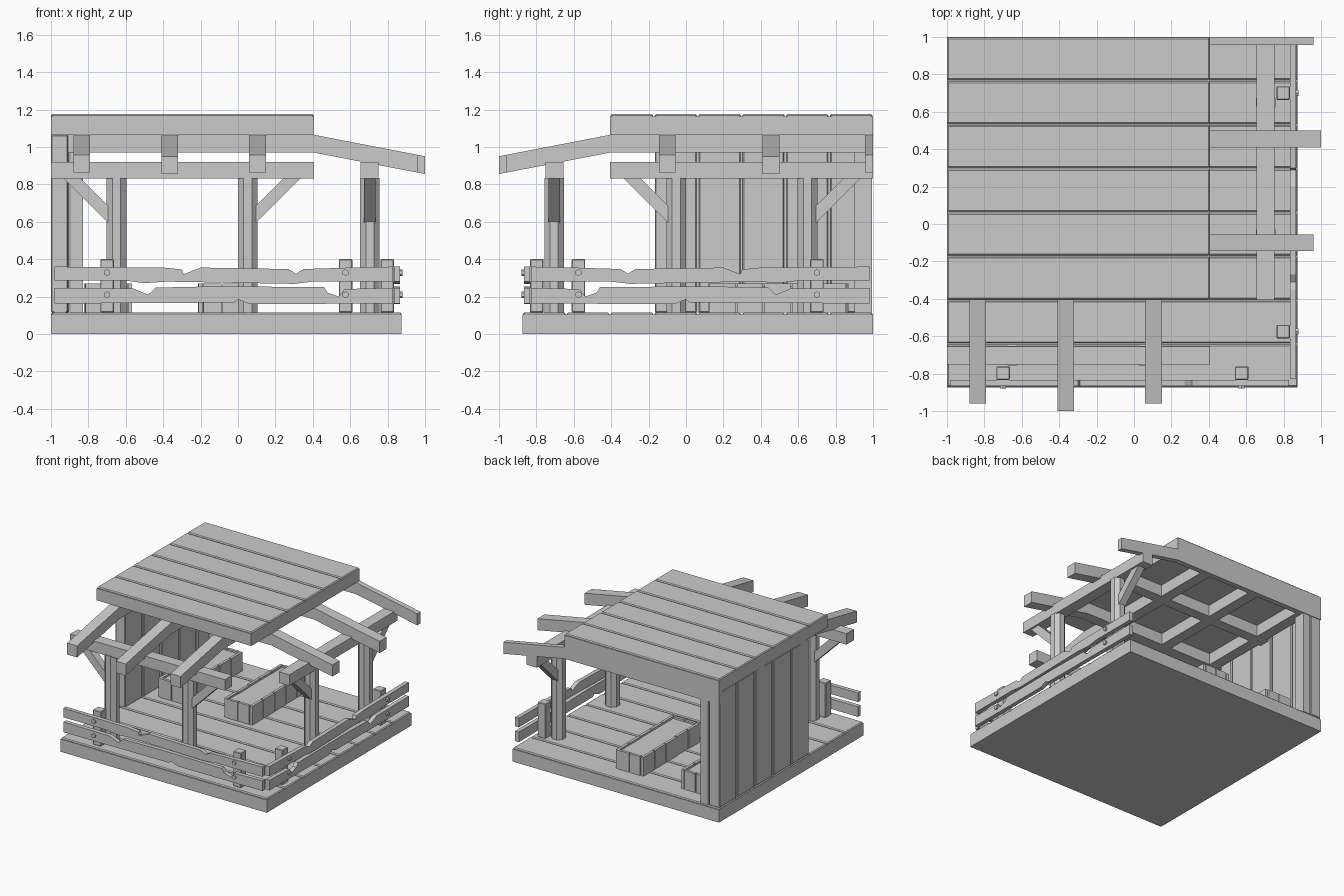
import bpy, bmesh, random
from mathutils import Matrix, Vector

random.seed(4)
if "Cube" in bpy.data.objects:
    bpy.data.objects.remove(bpy.data.objects["Cube"])

wood = bpy.data.materials.new("grey_wood")
wood.use_nodes = True
GREY = (0.6, 0.6, 0.6, 1)
wood.diffuse_color = GREY
wood.node_tree.nodes["Principled BSDF"].inputs["Base Color"].default_value = GREY

# Front parts are reused on the side by reflecting across the plan diagonal
DIAGONAL = Matrix(((0, -1, 0, 0), (-1, 0, 0, 0), (0, 0, 1, 0), (0, 0, 0, 1)))


def finish(bm, name, side=False):
    if side:
        bm.transform(DIAGONAL)
    bmesh.ops.recalc_face_normals(bm, faces=bm.faces)
    mesh = bpy.data.meshes.new(name)
    bm.to_mesh(mesh)
    bm.free()
    mesh.materials.append(wood)
    obj = bpy.data.objects.new(name, mesh)
    bpy.context.collection.objects.link(obj)
    return obj


def box(name, x, y, z, side=False, bevel=0):
    bm = bmesh.new()
    bmesh.ops.create_cube(bm, size=1)
    for v in bm.verts:
        v.co = Vector([(a + b) / 2 + c * (b - a) for (a, b), c in zip((x, y, z), v.co)])
    if bevel:
        bmesh.ops.bevel(bm, geom=bm.edges[:], offset=bevel, segments=1, affect='EDGES')
    return finish(bm, name, side)


def prism(name, points, y0, y1, side=False, turn=False):
    """Extrude an x-z outline between y0 and y1; turn swaps it into the y-z plane."""
    bm = bmesh.new()
    face = bm.faces.new([bm.verts.new((px, y0, pz)) for px, pz in points])
    new = bmesh.ops.extrude_face_region(bm, geom=[face])["geom"]
    for v in new:
        if isinstance(v, bmesh.types.BMVert):
            v.co.y = y1
    if turn:
        bm.transform(DIAGONAL)
    return finish(bm, name, side)


def cylinder(name, center, radius, depth, sides, matrix=Matrix(), side=False):
    bm = bmesh.new()
    bmesh.ops.create_cone(bm, cap_ends=True, segments=sides, radius1=radius,
                          radius2=radius, depth=depth)
    bm.transform(Matrix.Translation(center) @ matrix)
    return finish(bm, name, side)


FLOOR = 0.115
PITCH = 0.2344


def deck(name, x1, count, z0, z1):
    """Solid slab with planks laid along x on top."""
    low = 1 - PITCH * count
    box(name + "_slab", (-1, x1), (low, 1), (z0, z1 - 0.012))
    for i in range(count):
        top = 1 - PITCH * i
        box(name + "_plank", (-1, x1), (top - PITCH + 0.004, top - 0.004),
            (z1 - 0.04, z1), bevel=0.007)


# Floor and flat roof
deck("floor", 0.875, 8, 0, FLOOR)
deck("roof", 0.405, 6, 1.065, 1.175)

# Plank wall with a corner return
for i in range(5):
    top = 1 - PITCH * i
    inner = -0.9 + random.uniform(-0.01, 0.01)
    box("wall_plank", (-1, inner), (top - PITCH + 0.006, top - 0.006),
        (FLOOR, 1.065), bevel=0.006)
box("wall_core", (-0.985, -0.92), (-0.165, 0.99), (FLOOR, 1.065))
box("wall_corner_post", (-0.895, -0.83), (0.9, 0.995), (FLOOR, 0.97))


def rafter(name, position, width, reach, side):
    """Beam that runs flat under the roof, then droops past its edge."""
    drop = (reach - 0.405) * 0.193
    outline = [(-1, 0.97), (-1, 1.065), (0.405, 1.065), (reach, 1.065 - drop),
               (reach, 0.97 - drop), (0.405, 0.97)]
    prism(name, outline, position - width / 2, position + width / 2, turn=not side)


# Drooping rafters; their outline already runs along x for the side set
for x, reach in ((-0.835, 0.96), (-0.365, 1.0), (0.105, 0.96)):
    rafter("front_rafter", -x, 0.09, reach, False)
for y, width, reach in ((0.978, 0.044, 0.96), (0.455, 0.09, 1.0), (-0.10, 0.09, 0.96)):
    rafter("side_rafter", y, width, reach, True)

# Rough split rail outlines
upper_rail = [(-0.98, 0.285), (-0.6, 0.285), (-0.5, 0.272), (-0.38, 0.28), (0.3, 0.268),
              (0.4, 0.28), (0.83, 0.28), (0.83, 0.36), (0.6, 0.355), (0.35, 0.347),
              (0.31, 0.322), (0.27, 0.347), (-0.2, 0.355), (-0.29, 0.32),
              (-0.3, 0.345), (-0.4, 0.355), (-0.98, 0.36)]
lower_rail = [(-0.98, 0.163), (-0.02, 0.168), (0.0, 0.185), (0.06, 0.16), (0.83, 0.163),
              (0.83, 0.247), (0.57, 0.24), (0.54, 0.2), (0.48, 0.22), (0.46, 0.25),
              (-0.1, 0.255), (-0.44, 0.248), (-0.48, 0.21), (-0.56, 0.243), (-0.98, 0.247)]

for side, label in ((False, "front"), (True, "side")):
    # Carrying beam
    box(label + "_beam", (-1, 0.405), (-0.75, -0.655), (0.83, 0.92), side)

    # Posts, each with a diagonal brace
    for x, way in ((-0.65, -1), (0.052, 1)):
        cylinder(label + "_post", (x, -0.705, (FLOOR + 0.835) / 2), 0.057,
                 0.835 - FLOOR, 8, Matrix.Rotation(0.3927, 4, 'Z'), side)
        brace = [(0.04, 0.59), (0.04, 0.68), (0.195, 0.835), (0.285, 0.835)]
        prism(label + "_brace", [(x + way * a, b) for a, b in brace],
              -0.735, -0.675, side)

    # Fence rails, stub posts and bolts
    prism(label + "_upper_rail", upper_rail, -0.867, -0.833, side)
    prism(label + "_lower_rail", lower_rail, -0.867, -0.833, side)
    for x in (-0.7, 0.575):
        box(label + "_fence_post", (x - 0.036, x + 0.036), (-0.833, -0.762),
            (FLOOR, 0.4), side, bevel=0.004)
        for z in (0.328, 0.21):
            cylinder(label + "_bolt", (x, -0.868, z), 0.018, 0.022, 6,
                     Matrix.Rotation(1.5708, 4, 'X'), side)


def crate(name, x0, y0):
    """Long low bench boxed in with uneven upright boards."""
    x1, y1, t, top = x0 + 0.25, y0 + 0.74, 0.022, 0.27
    box(name + "_core", (x0 + t, x1 - t), (y0 + t, y1 - t), (FLOOR, top - 0.015))
    step = (y1 - y0) / 5
    for i in range(5):
        a, b = y0 + step * i + 0.004, y0 + step * (i + 1) - 0.004
        for left, right in ((x0, x0 + t), (x1 - t, x1)):
            j = random.uniform(-0.005, 0.005)
            box(name + "_board", (left + j, right + j), (a, b), (FLOOR, top))
    for a, b in ((y0, y0 + t), (y1 - t, y1)):
        for k in range(2):
            left = x0 + t + k * 0.103
            box(name + "_end_board", (left + 0.003, left + 0.1), (a, b), (FLOOR, top))


# Two benches
crate("middle_bench", -0.21, 0.12)
crate("wall_bench", -0.82, 0.13)
